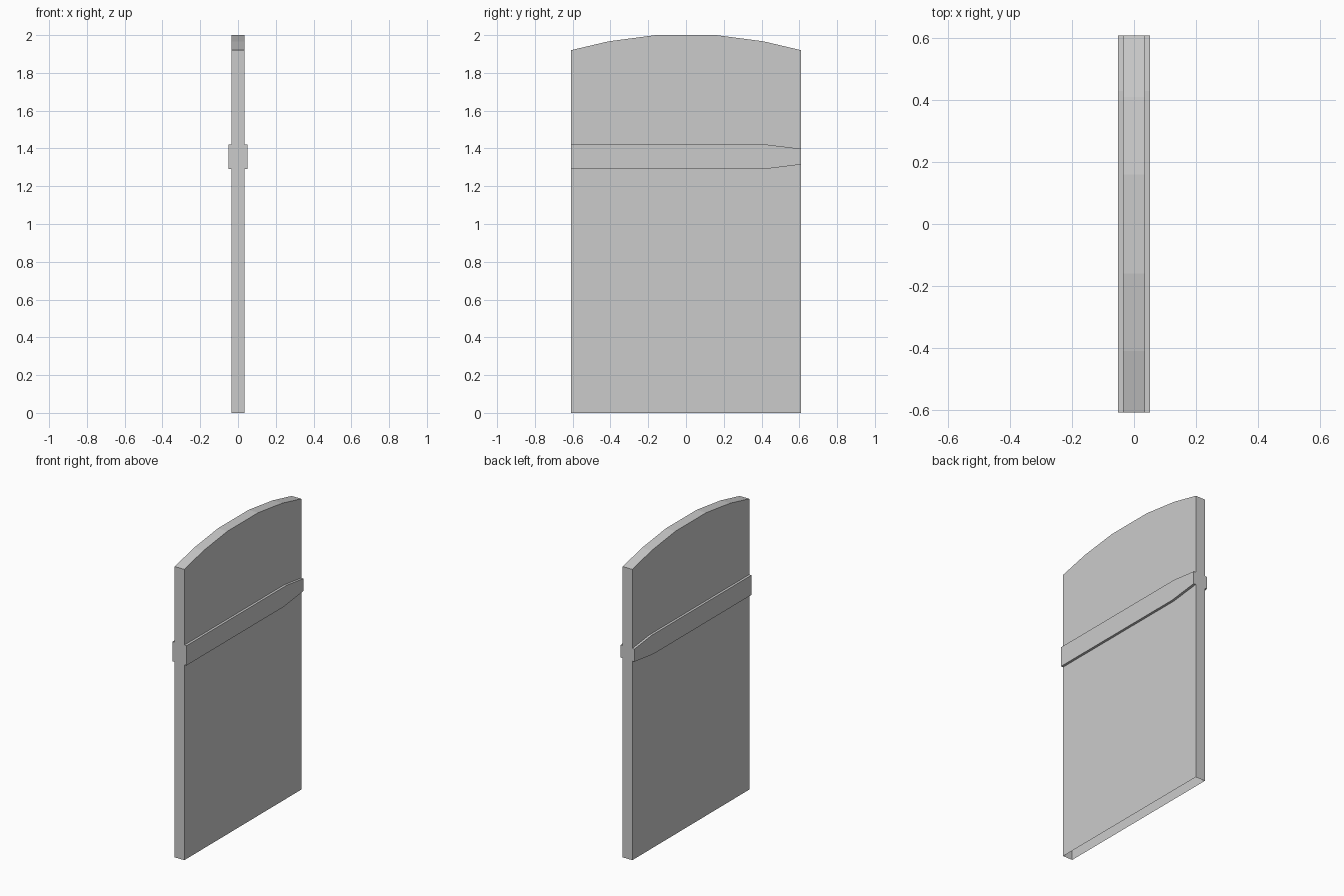
import bpy, bmesh

if "Cube" in bpy.data.objects:
    bpy.data.objects.remove(bpy.data.objects["Cube"])


def extrude_outline(name, outline, x0, x1, skip_start_cap=False, open_bottom=False):
    """Extrude a (y, z) outline along x; optionally leave the inner cap or floor open."""
    bm = bmesh.new()
    a = [bm.verts.new((x0, y, z)) for y, z in outline]
    b = [bm.verts.new((x1, y, z)) for y, z in outline]
    n = len(outline)
    for i in range(n):
        j = (i + 1) % n
        if open_bottom and outline[i][1] == 0 and outline[j][1] == 0:
            continue
        bm.faces.new((a[i], b[i], b[j], a[j]))
    bm.faces.new(b)
    if not skip_start_cap:
        bm.faces.new(a[::-1])
    # normals follow from a counter-clockwise outline seen from the end at x1
    if x1 < x0:
        bmesh.ops.reverse_faces(bm, faces=bm.faces[:])
    mesh = bpy.data.meshes.new(name)
    bm.to_mesh(mesh)
    bm.free()
    obj = bpy.data.objects.new(name, mesh)
    bpy.context.collection.objects.link(obj)
    return obj


HALF = 0.61     # half width of the panel along y
THICK = 0.035   # half thickness of the panel
BAND = 0.051    # half thickness at the raised band

# Upright panel with a faceted arched top, open underneath
arch = [(HALF, 1.92), (0.41, 1.967), (0.16, 2.0)]
panel = [(-HALF, 0), (HALF, 0)] + arch + [(-y, z) for y, z in reversed(arch)]
extrude_outline("panel", panel, -THICK, THICK, open_bottom=True)

# Raised band on both faces, tapering towards the back edge
band = [(-HALF, 1.29), (0.41, 1.29), (HALF, 1.315),
        (HALF, 1.398), (0.43, 1.42), (-HALF, 1.42)]
for side, label in ((1, "right"), (-1, "left")):
    extrude_outline("band_" + label, band, side * THICK, side * BAND, skip_start_cap=True)
